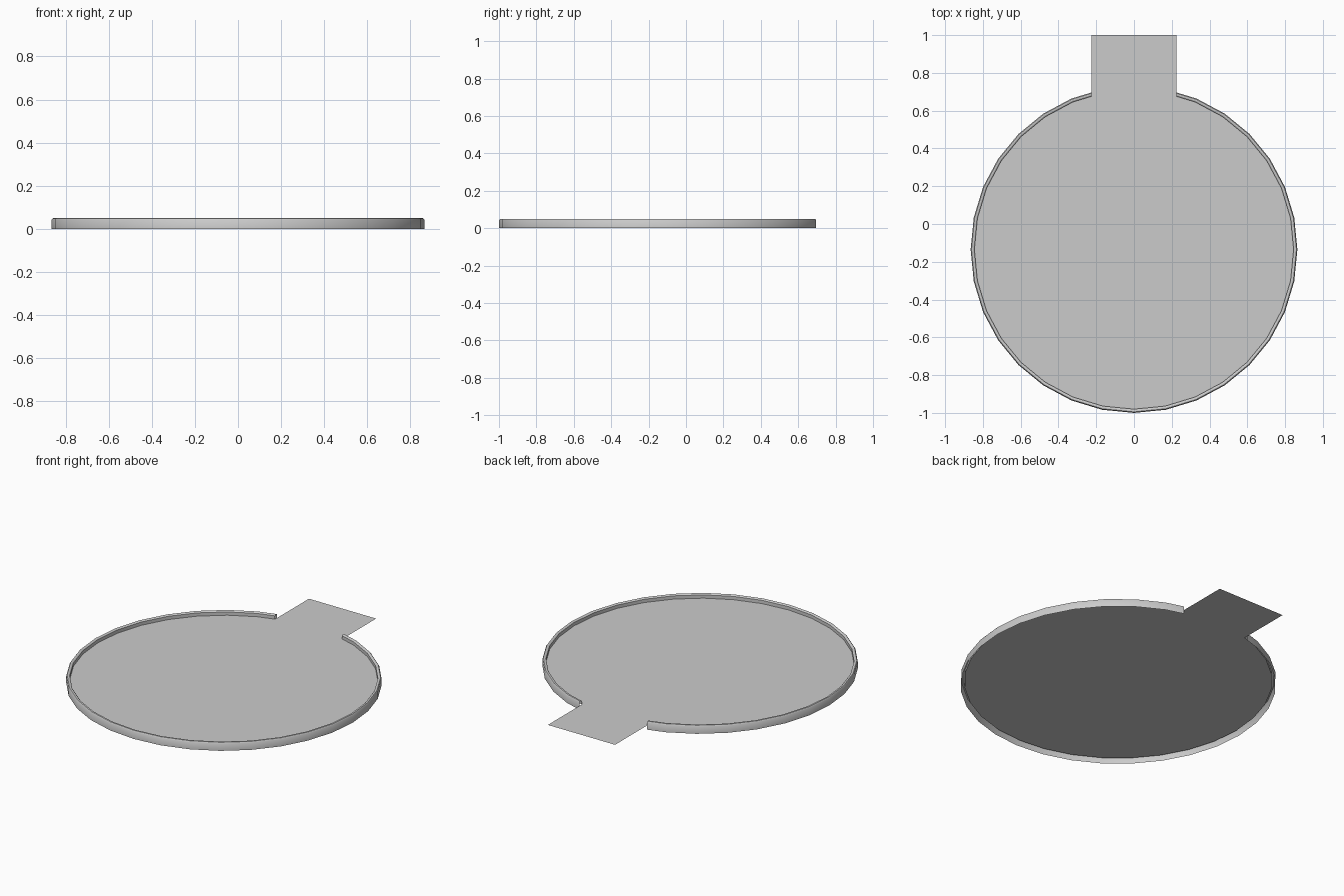
import bpy, bmesh
from math import cos, sin, radians

if "Cube" in bpy.data.objects:
    bpy.data.objects.remove(bpy.data.objects["Cube"])

CY = -0.135      # centre of the round pan
HALF = 0.225     # half width of the tab and of the gap in the rim
FLOOR = 0.024    # height of the flat floor
SIDES = 32


def open_ring(r, z):
    """Points of a 32-sided circle, broken at the back between x = -HALF and x = HALF."""
    step = 360 / SIDES
    a, b = radians(90 - 2 * step), radians(90 - step)
    t = (HALF / r - cos(a)) / (cos(b) - cos(a))
    y_cut = CY + r * (sin(a) + t * (sin(b) - sin(a)))
    pts = [(HALF, y_cut, z)]
    for i in range(SIDES - 3):
        ang = radians(90 - (i + 2) * step)
        pts.append((r * cos(ang), CY + r * sin(ang), z))
    pts.append((-HALF, y_cut, z))
    return pts


def make_object(name, points, faces):
    bm = bmesh.new()
    verts = [bm.verts.new(p) for p in points]
    for f in faces:
        bm.faces.new([verts[i] for i in f])
    mesh = bpy.data.meshes.new(name)
    bm.to_mesh(mesh)
    bm.free()
    obj = bpy.data.objects.new(name, mesh)
    bpy.context.collection.objects.link(obj)
    return obj


# folded rim: outer wall, rounded top, short inner wall, open underneath
profile = [(0.865, 0), (0.865, 0.042), (0.860, 0.049), (0.855, 0.05),
           (0.850, 0.049), (0.845, 0.044), (0.845, FLOOR)]
points = []
for r, z in profile:
    points += open_ring(r, z)
n = len(points) // len(profile)
faces = [(j * n + i, (j + 1) * n + i, (j + 1) * n + i + 1, j * n + i + 1)
         for j in range(len(profile) - 1) for i in range(n - 1)]
faces = [f[::-1] for f in faces]
rim = make_object("rim", points, faces)
bpy.context.view_layer.objects.active = rim
rim.select_set(True)
bpy.ops.object.shade_smooth_by_angle(angle=radians(40))

# flat round floor
edge = open_ring(0.845, FLOOR)
make_object("floor", edge, [tuple(reversed(range(len(edge))))])

# flat tab at the back
y0 = edge[0][1]
make_object("tab", [(-HALF, y0, FLOOR), (HALF, y0, FLOOR), (HALF, 1, FLOOR), (-HALF, 1, FLOOR)],
            [(0, 1, 2, 3)])
